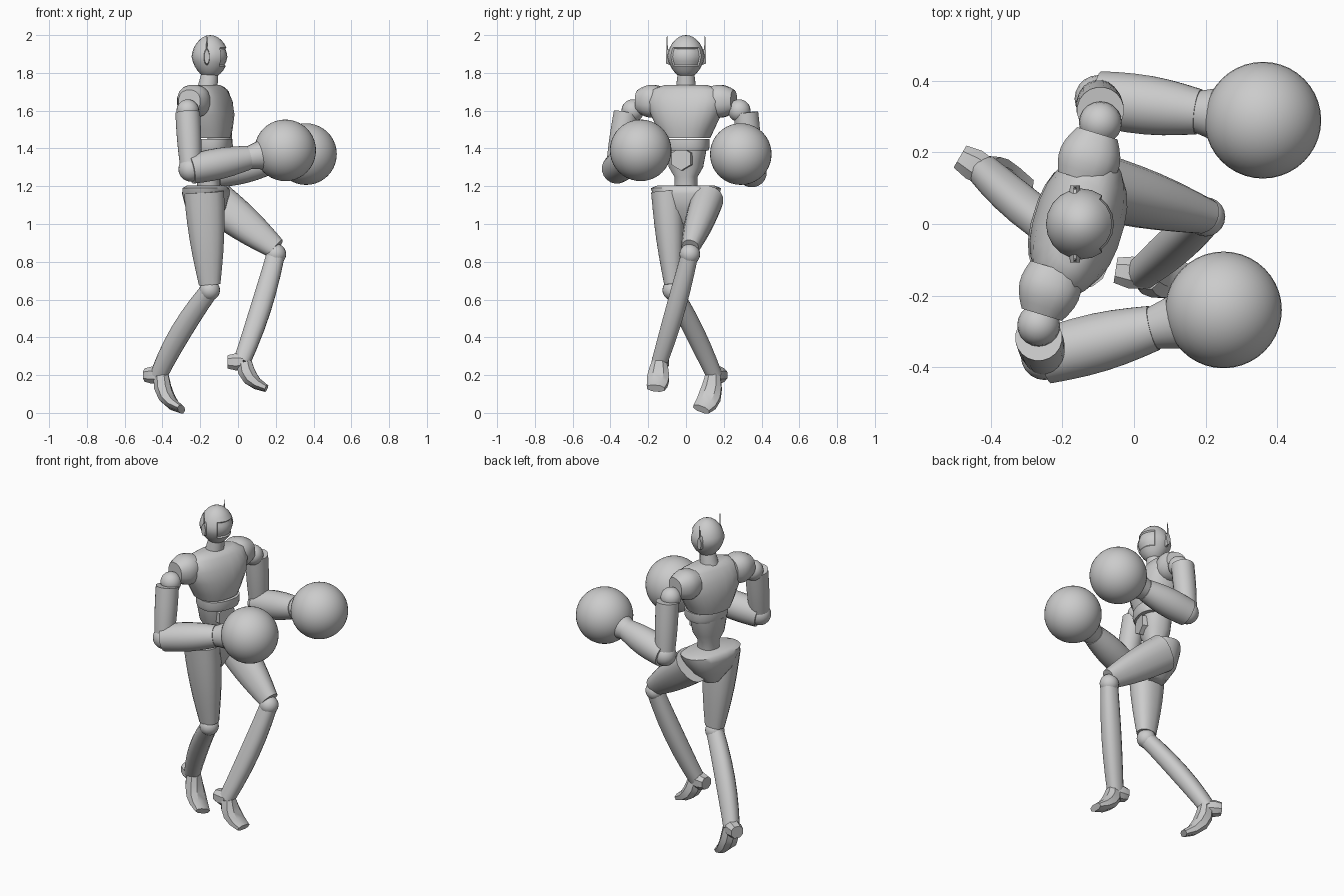
import bpy, bmesh
from math import sin, cos, pi, radians
from mathutils import Vector, Matrix

old_cube = bpy.data.objects.get("Cube")
if old_cube:
    bpy.data.objects.remove(old_cube, do_unlink=True)

grey = bpy.data.materials.new("plain_grey")
grey.use_nodes = True
grey.diffuse_color = (.6, .6, .6, 1)
shader = grey.node_tree.nodes["Principled BSDF"]
shader.inputs["Base Color"].default_value = grey.diffuse_color

FRONT, LEFT, UP = Matrix.Identity(3)
TURN = Matrix.Rotation(radians(-17), 3, "Z")
CHEST_FRONT, CHEST_LEFT = TURN @ FRONT, TURN @ LEFT


def finish(name, bm, angle=40):
    """Turn a bmesh into a shaded object."""
    bmesh.ops.recalc_face_normals(bm, faces=bm.faces)
    mesh = bpy.data.meshes.new(name)
    bm.to_mesh(mesh)
    bm.free()
    mesh.materials.append(grey)
    part = bpy.data.objects.new(name, mesh)
    bpy.context.collection.objects.link(part)
    bpy.ops.object.select_all(action="DESELECT")
    part.select_set(True)
    bpy.context.view_layer.objects.active = part
    bpy.ops.object.shade_smooth_by_angle(angle=radians(angle))


def rounded(value, square):
    """Push a circle coordinate outwards to square off the section."""
    return abs(value) ** square * (1 if value > 0 else -1)


def loft(name, rings, ref, sides=16, square=.85, angle=40):
    """Skin rings of (centre, half width, half depth) along their path."""
    bm = bmesh.new()
    loops = []
    last = len(rings) - 1
    for i, (centre, width, depth) in enumerate(rings):
        axis = rings[min(i + 1, last)][0] - rings[max(i - 1, 0)][0]
        across = axis.cross(ref).normalized()
        out = across.cross(axis).normalized()
        loop = []
        for k in range(sides):
            turn = 2 * pi * (k + .5) / sides
            offset = across * width * rounded(cos(turn), square)
            offset += out * depth * rounded(sin(turn), square)
            loop.append(bm.verts.new(centre + offset))
        loops.append(loop)
    for low, high in zip(loops, loops[1:]):
        for k in range(sides):
            bm.faces.new((low[k - 1], low[k], high[k], high[k - 1]))
    bm.faces.new(loops[0])
    bm.faces.new(loops[-1])
    finish(name, bm, angle)


def limb(name, start, end, radius, end_radius, swell=0, flat=1, end_flat=None,
         bend=None, ref=FRONT, steps=6, **style):
    """Tapered limb, swelling mid-length and curving towards a bend point."""
    bend = bend or start.lerp(end, .5)
    end_flat = end_flat or flat
    rings = []
    for i in range(steps + 1):
        t = i / steps
        centre = start.lerp(bend, t).lerp(bend.lerp(end, t), t)
        width = radius + (end_radius - radius) * t + swell * sin(pi * t)
        rings.append((centre, width, width * (flat + (end_flat - flat) * t)))
    loft(name, rings, ref, **style)


def column(name, x, sections, sides=24):
    """Upright body part from (height, half width, half depth) sections."""
    rings = [(Vector((x, 0, z)), width, depth) for z, width, depth in sections]
    loft(name, rings, CHEST_FRONT, sides, angle=50)


def ball(name, centre, radius, detail=10):
    bm = bmesh.new()
    bmesh.ops.create_uvsphere(bm, u_segments=2 * detail, v_segments=detail,
                              radius=radius, matrix=Matrix.Translation(centre))
    finish(name, bm)


# Head with a narrowed jaw and an inset visor
head = Vector((-.147, 0, 1.885))
bm = bmesh.new()
bmesh.ops.create_uvsphere(bm, u_segments=20, v_segments=14, radius=1)
for v in bm.verts:
    spread = 1 + .1 * (1 - abs(v.co.z)) - .1 * max(0, -v.co.z)
    v.co = head + Vector((v.co.x * spread * .09, v.co.y * spread * .09, v.co.z * .115))
bm.normal_update()
visor = [f for f in bm.faces
         if f.normal.x > .5 and abs(f.calc_center_median().z - head.z) < .05]
bmesh.ops.inset_region(bm, faces=visor, thickness=.005, depth=-.008)
finish("head", bm)
limb("neck", head - UP * .2 - FRONT * .02, head - UP * .08, .058, .044, square=1)

# Torso
column("chest", -.155, [(1.455, .128, .11), (1.5, .15, .12), (1.58, .19, .125),
                        (1.65, .21, .11), (1.71, .19, .08), (1.735, .12, .05)])
column("rib_band", -.14, [(1.39, .118, .1), (1.41, .125, .108), (1.45, .125, .106)])
column("abdomen", -.155, [(1.17, .06, .06), (1.25, .06, .06),
                          (1.3, .09, .08), (1.4, .11, .09)])
column("pelvis", -.17, [(1, .05, .05), (1.08, .13, .1), (1.16, .18, .115),
                        (1.19, .19, .11), (1.205, .15, .09)])
belly = Vector((-.145, 0, 1.345))
limb("belly_plate", belly, belly + CHEST_FRONT * .09, .066, .062,
     ref=UP, steps=1, sides=6, square=1, angle=20)

# Joint positions for the left and right limbs
shoulder_base = Vector((-.18, 0, 1.6))
elbows = Vector((-.1, .35, 1.27)), Vector((-.25, -.37, 1.29))
gloves = Vector((.36, .29, 1.37)), Vector((.25, -.24, 1.39))
hips = Vector((-.12, .11, 1.12)), Vector((-.18, -.1, 1.17))
knees = Vector((.2, .02, .84)), Vector((-.15, -.07, .65))
shin_bends = Vector((.13, -.05, .55)), Vector((-.32, .05, .43))
ankles = Vector((.02, -.14, .27)), Vector((-.42, .15, .2))
toes = Vector((.15, -.16, .13)), Vector((-.3, .08, .02))

for i, label in enumerate(("left_", "right_")):
    side = 1 - 2 * i

    # Ear pod and aerial
    ear = head + Vector((-.018, side * .085, 0))
    limb(label + "ear_pod", ear, ear + LEFT * side * .022, .017, .014,
         flat=2.6, ref=UP, steps=2, sides=12, square=1)
    aerial = ear + LEFT * side * .015
    limb(label + "aerial", aerial, aerial + UP * .11, .006, .002, sides=6)

    # Shoulder cap and joint
    outward = CHEST_LEFT * side
    cap = shoulder_base + UP * .05
    limb(label + "shoulder_cap", cap + outward * .13, cap + outward * .265,
         .075, .06, swell=.02, ref=UP, angle=50)
    shoulder = shoulder_base + outward * .295
    ball(label + "shoulder_joint", shoulder, .06)

    # Arm
    elbow, glove = elbows[i], gloves[i]
    limb(label + "upper_arm", shoulder + LEFT * side * .035 - UP * .01, elbow,
         .066, .055, swell=.004, sides=20, square=1)
    ball(label + "elbow", elbow, .066)
    wrist = elbow.lerp(glove, .61)
    limb(label + "forearm", elbow, wrist, .078, .064, swell=.012,
         ref=UP, sides=20, square=1)
    limb(label + "cuff", wrist, wrist.lerp(glove, .5), .06, .086,
         ref=UP, sides=20, square=1)
    ball(label + "glove", glove, .163, 20)

    # Leg
    hip, knee, ankle, toe = hips[i], knees[i], ankles[i], toes[i]
    limb(label + "thigh", hip, knee + UP * .03, .086, .046, swell=.008, flat=1.26)
    ball(label + "knee", knee, .055)
    limb(label + "shin", knee, ankle, .046, .043, swell=.008,
         flat=1.06, bend=shin_bends[i])

    # Heel spur and foot
    stride = toe - ankle
    stride.z = 0
    limb(label + "heel", ankle + stride * .1, ankle - stride * .55, .042, .038,
         swell=.008, ref=UP, steps=2, sides=8, angle=30)
    instep = ankle + stride * .15
    instep.z = toe.z + .04
    limb(label + "foot", ankle + stride * .1, toe, .042, .05, swell=.016,
         end_flat=.4, bend=instep, ref=FRONT + UP, steps=4, sides=8, angle=30)
